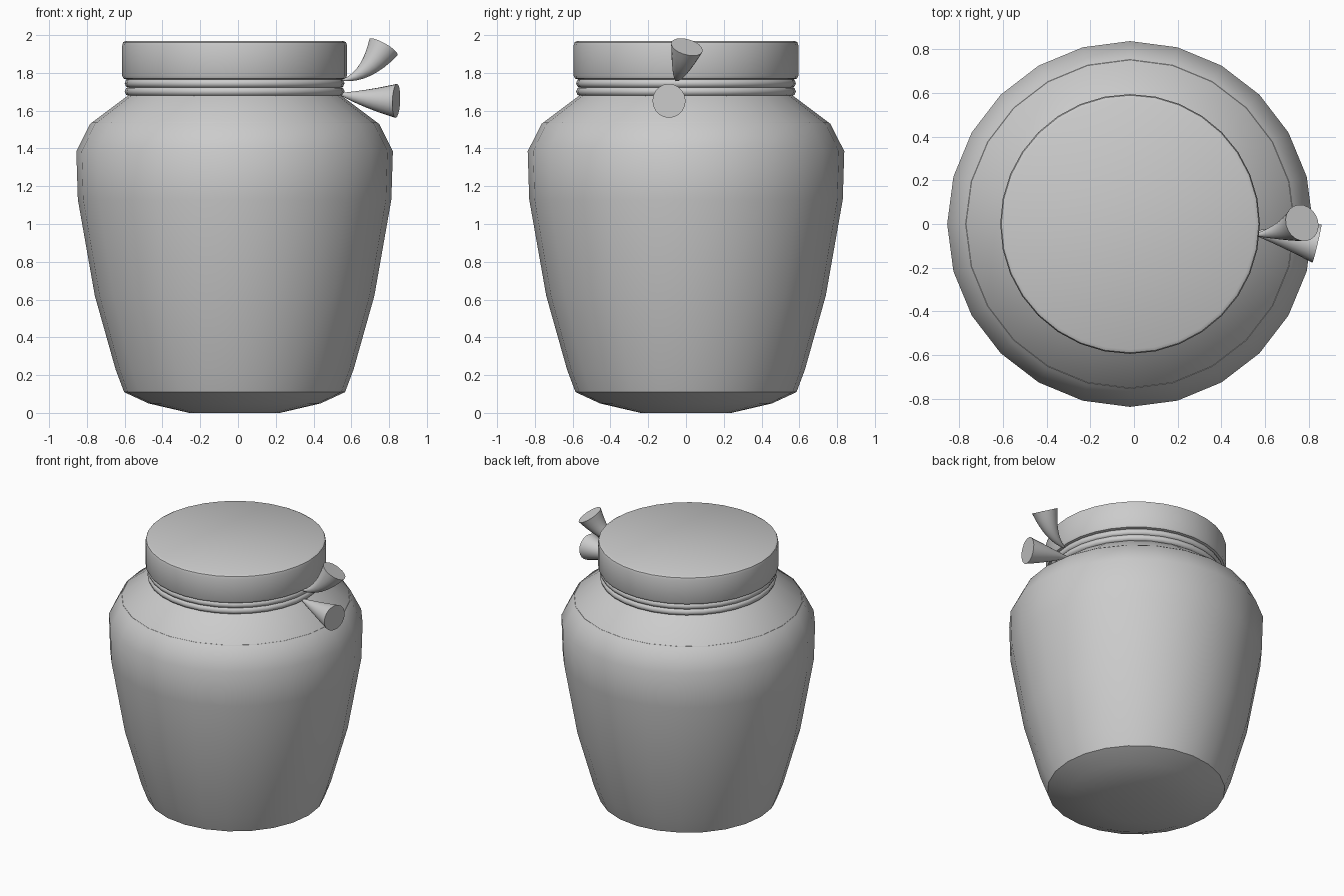
import bpy, bmesh
from math import sin, cos, pi
from mathutils import Vector

if "Cube" in bpy.data.objects:
    bpy.data.objects.remove(bpy.data.objects["Cube"])

CX = -0.018  # jar axis


def make_object(name, rings, angle):
    """Skin a list of rings and cap both ends."""
    bm = bmesh.new()
    loops = [[bm.verts.new(p) for p in ring] for ring in rings]
    n = len(loops[0])
    for a, b in zip(loops, loops[1:]):
        for i in range(n):
            j = (i + 1) % n
            bm.faces.new((a[i], a[j], b[j], b[i]))
    bm.faces.new(loops[0][::-1])
    bm.faces.new(loops[-1])
    bmesh.ops.recalc_face_normals(bm, faces=bm.faces)
    mesh = bpy.data.meshes.new(name)
    bm.to_mesh(mesh)
    bm.free()
    ob = bpy.data.objects.new(name, mesh)
    bpy.context.collection.objects.link(ob)
    bpy.ops.object.select_all(action='DESELECT')
    ob.select_set(True)
    bpy.context.view_layer.objects.active = ob
    bpy.ops.object.shade_smooth_by_angle(angle=angle)
    return ob


def lathe(name, profile, sides, angle=0.7):
    rings = [[(CX + r * cos(2 * pi * i / sides), r * sin(2 * pi * i / sides), z)
              for i in range(sides)] for r, z in profile]
    return make_object(name, rings, angle)


def ribbon_end(name, p0, p1, p2, r_mid, r_end):
    """Flared cone swept along a bent path."""
    p0, p1, p2 = Vector(p0), Vector(p1), Vector(p2)
    ctrl = 2 * p1 - (p0 + p2) / 2
    rings = []
    for k in range(9):
        t = k / 8
        c = p0 * (1 - t) ** 2 + ctrl * 2 * t * (1 - t) + p2 * t * t
        d = ((ctrl - p0) * (1 - t) + (p2 - ctrl) * t).normalized()
        u = d.cross(Vector((0, 0, 1))).normalized()
        v = u.cross(d)
        r = 0.006 * (1 - t) * (1 - 2 * t) + 4 * r_mid * t * (1 - t) + r_end * t * (2 * t - 1)
        rings.append([c + (u * cos(2 * pi * i / 20) + v * sin(2 * pi * i / 20)) * r
                      for i in range(20)])
    return make_object(name, rings, 0.8)


# Jar shell
body = [(0.24, 0), (0.455, 0.05), (0.585, 0.11), (0.63, 0.23), (0.74, 0.62),
        (0.83, 1.13), (0.838, 1.385), (0.765, 1.53), (0.565, 1.68), (0.55, 1.80)]
lathe("jar_body", body, 24)

# Contents just inside the shell
lathe("jar_contents", [(r * 0.985, z + 0.01) for r, z in body[:8]], 24)

# Two rounds of string on the neck
for k, z in enumerate((1.702, 1.745)):
    bpy.ops.mesh.primitive_torus_add(major_radius=0.557, minor_radius=0.025, major_segments=32,
                                     minor_segments=8, location=(CX, 0, z))
    bpy.context.object.name = f"neck_string_{k + 1}"
    bpy.ops.object.shade_smooth_by_angle(angle=0.9)

# Lid with rounded rims
lathe("lid", [(0.57, 1.765), (0.588, 1.77), (0.595, 1.785), (0.595, 1.945),
              (0.59, 1.962), (0.575, 1.97)], 32)

# Flared tie ends
ribbon_end("tie_end_upper", (0.56, -0.05, 1.762), (0.675, -0.03, 1.818), (0.77, 0.005, 1.937), 0.043, 0.086)
ribbon_end("tie_end_lower", (0.54, -0.04, 1.688), (0.69, -0.06, 1.664), (0.838, -0.09, 1.652), 0.05, 0.09)
